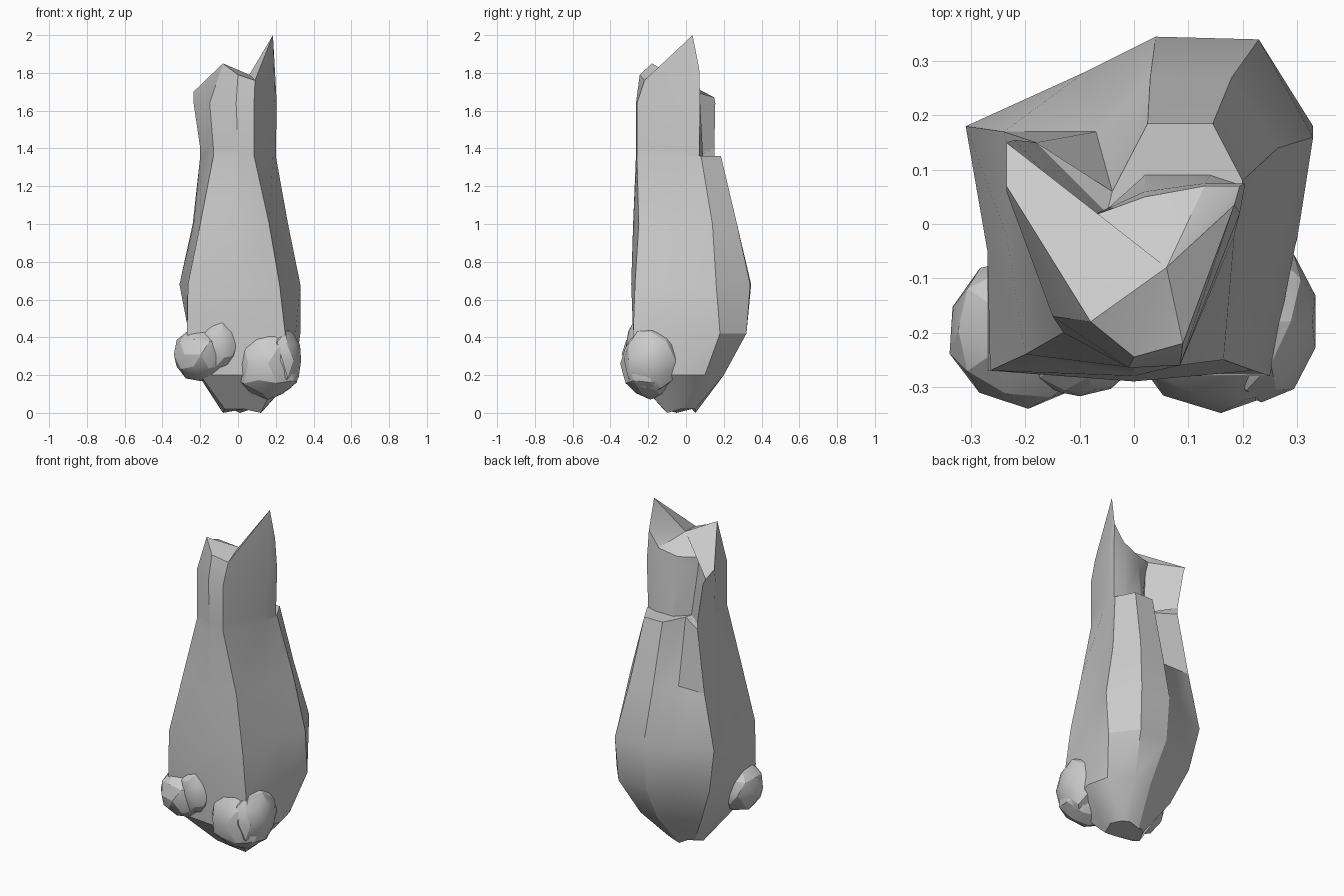
import bpy, bmesh, random
from mathutils import Vector

if "Cube" in bpy.data.objects:
    bpy.data.objects.remove(bpy.data.objects["Cube"])

random.seed(4)


def finish(name, bm, angle=0.45):
    bmesh.ops.recalc_face_normals(bm, faces=bm.faces)
    me = bpy.data.meshes.new(name)
    bm.to_mesh(me)
    bm.free()
    ob = bpy.data.objects.new(name, me)
    bpy.context.collection.objects.link(ob)
    bpy.ops.object.select_all(action='DESELECT')
    ob.select_set(True)
    bpy.context.view_layer.objects.active = ob
    bpy.ops.object.shade_smooth_by_angle(angle=angle)
    return ob


# Body sections, counterclockwise: front left, front, front right, right,
# back right, two back points, groove, left back ridge, left
def section(z, *pts):
    return [Vector((x, y, z)) for x, y in pts]


rings = [
    section(.02, (-.07, -.10), (.03, -.12), (.12, -.10), (.14, -.03), (.11, .03),
            (.07, .05), (.01, .05), (-.03, .03), (-.06, 0), (-.08, -.05)),
    section(.2, (-.20, -.25), (0, -.27), (.22, -.28), (.30, -.03), (.27, .10),
            (.16, .20), (.05, .20), (-.05, .16), (-.17, .10), (-.21, -.05)),
    section(.42, (-.27, -.27), (0, -.28), (.25, -.28), (.305, 0), (.33, .18),
            (.22, .32), (.04, .32), (-.08, .24), (-.26, .15), (-.27, -.05)),
    section(.68, (-.265, -.27), (0, -.29), (.22, -.27), (.265, -.02), (.33, .16),
            (.23, .34), (.04, .345), (-.09, .28), (-.31, .18), (-.27, -.05)),
    section(1.0, (-.20, -.24), (0, -.28), (.165, -.25), (.205, -.02), (.265, .14),
            (.18, .27), (.03, .27), (-.07, .17), (-.24, .17), (-.235, -.02)),
    section(1.36, (-.13, -.20), (0, -.265), (.085, -.26), (.185, -.02), (.20, .08),
            (.145, .185), (.025, .185), (-.04, .06), (-.18, .15), (-.20, .02)),
]
# Three low tips under the foot
for i in (2, 6, 9):
    rings[0][i].z = 0
# Step in at the flat top of the back post
step = [v.copy() for v in rings[-1]]
for i, (x, y) in zip((4, 5, 6, 7), ((.20, .07), (.14, .09), (.02, .09), (-.05, .02))):
    step[i] = Vector((x, y, 1.36))
for i in (0, 1, 2, 3, 8, 9):
    step[i].z = 1.40
rings.append(step)
# Upper neck, just below the rim
rings.append(section(1.64, (-.15, -.17), (-.01, -.265), (.085, -.26), (.195, .02), (.205, .075),
                     (.13, .075), (.02, .06), (-.08, 0), (-.22, .155), (-.235, .06)))
# Ragged rim with a tall right spike and a lower left corner
rings.append([Vector(p) for p in (
    (-.08, -.18, 1.85), (0, -.245, 1.79), (.09, -.22, 1.76), (.185, .035, 2.0),
    (.195, .07, 1.82), (.13, .07, 1.73), (.02, .05, 1.70), (-.09, .01, 1.71),
    (-.235, .15, 1.67), (-.235, .07, 1.70))])

bm = bmesh.new()
loops = [[bm.verts.new(v) for v in r] for r in rings]
for lo, hi in zip(loops, loops[1:]):
    for i in range(10):
        j = (i + 1) % 10
        bm.faces.new((lo[i], lo[j], hi[j], hi[i]))
bm.faces.new(loops[0])
dip = bm.verts.new((.06, -.08, 1.79))
for i in range(10):
    bm.faces.new((loops[-1][i], loops[-1][(i + 1) % 10], dip))
finish("trunk_body", bm)


# Faceted lumps at the foot of the front
def lump(name, centre, size):
    bm = bmesh.new()
    bmesh.ops.create_icosphere(bm, subdivisions=2, radius=1)
    for v in bm.verts:
        k = random.uniform(.96, 1.05)
        v.co = Vector(centre) + Vector(c * s * k for c, s in zip(v.co, size))
    finish(name, bm, .35)


lump("left_lump", (-.195, -.195, .31), (.15, .14, .145))
lump("left_lump_knuckle", (-.10, -.24, .36), (.10, .08, .13))
lump("right_lump", (.16, -.19, .26), (.18, .155, .19))
lump("right_lump_side", (.235, -.18, .28), (.10, .15, .17))
